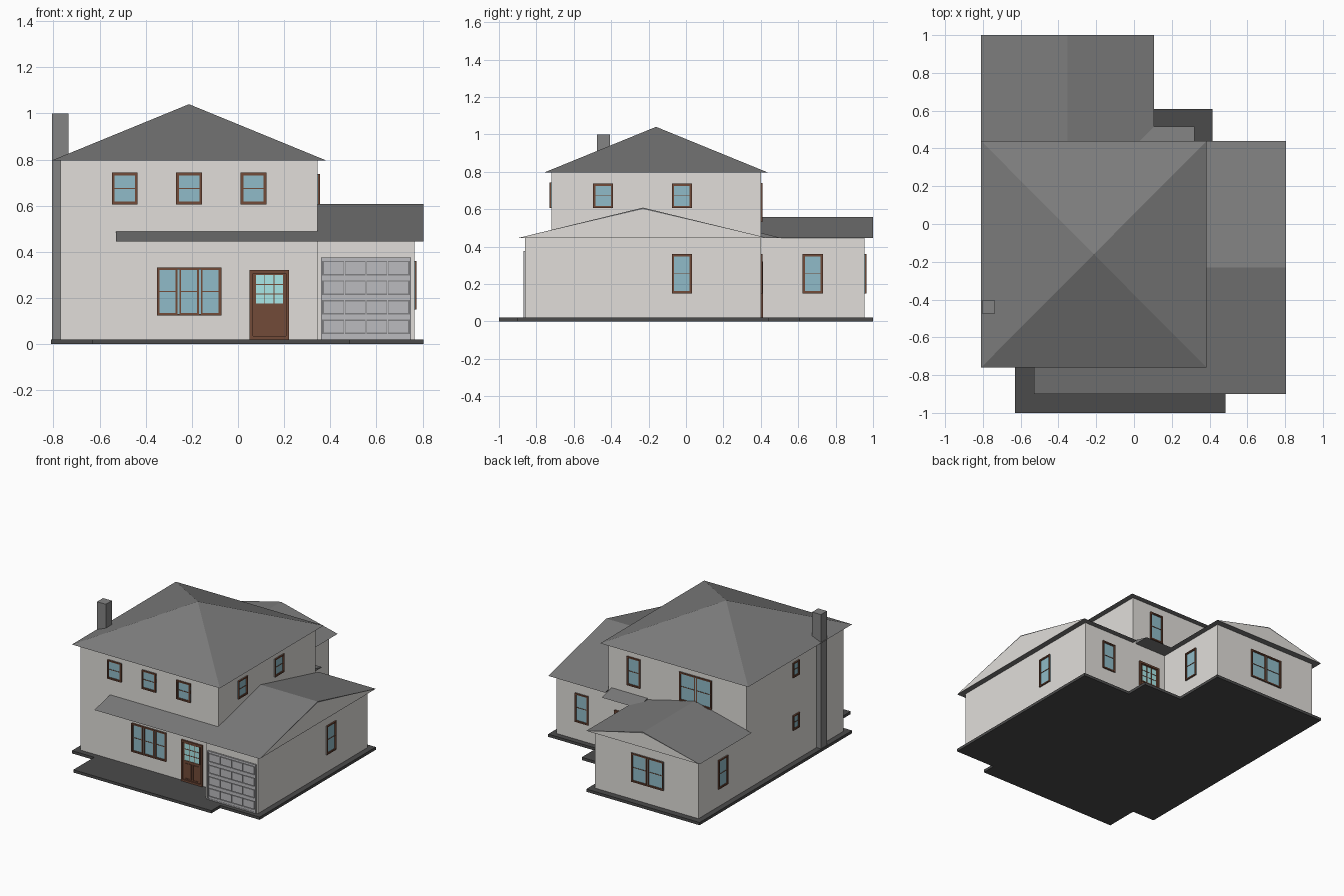
import bpy, bmesh
from mathutils import Vector

cube = bpy.data.objects.get("Cube")
if cube:
    bpy.data.objects.remove(cube, do_unlink=True)


def material(name, r, g, b):
    mat = bpy.data.materials.new(name)
    mat.use_nodes = True
    mat.diffuse_color = (r, g, b, 1)
    node = mat.node_tree.nodes["Principled BSDF"]
    node.inputs["Base Color"].default_value = (r, g, b, 1)
    node.inputs["Roughness"].default_value = 0.8
    return mat


SIDING = material("siding", 0.75, 0.73, 0.7)
SHINGLE = material("shingle", 0.2, 0.2, 0.2)
STONE = material("stone", 0.23, 0.23, 0.23)
CONCRETE = material("concrete", 0.07, 0.07, 0.07)
WOOD = material("wood", 0.17, 0.07, 0.04)
GLASS = material("glass", 0.28, 0.5, 0.58)
PANE = material("door_pane", 0.4, 0.8, 0.8)
METAL = material("metal", 0.5, 0.5, 0.52)
SEAM = material("seam", 0.22, 0.22, 0.23)


def finish(name, bm, mats):
    bmesh.ops.recalc_face_normals(bm, faces=bm.faces)
    mesh = bpy.data.meshes.new(name)
    bm.to_mesh(mesh)
    bm.free()
    for mat in mats:
        mesh.materials.append(mat)
    obj = bpy.data.objects.new(name, mesh)
    bpy.context.collection.objects.link(obj)
    return obj


def add_box(bm, lo, hi, index=0):
    lo, hi = Vector(lo), Vector(hi)
    result = bmesh.ops.create_cube(bm, size=1)
    for v in result["verts"]:
        v.co = Vector((lo[i] + (hi[i] - lo[i]) * (v.co[i] + 0.5) for i in range(3)))
        for f in v.link_faces:
            f.material_index = index


def box(name, lo, hi, mat):
    bm = bmesh.new()
    add_box(bm, lo, hi)
    return finish(name, bm, [mat])


def prism(name, outline, sweep, mat, gable=None):
    """Sweep a flat outline; the far cap can get an inset panel."""
    bm = bmesh.new()
    start = bm.faces.new([bm.verts.new(p) for p in outline])
    result = bmesh.ops.extrude_face_region(bm, geom=[start], use_keep_orig=True)
    moved = [g for g in result["geom"] if isinstance(g, bmesh.types.BMVert)]
    bmesh.ops.translate(bm, verts=moved, vec=sweep)
    bmesh.ops.recalc_face_normals(bm, faces=bm.faces)
    if gable:
        cap = next(f for f in bm.faces if all(v in moved for v in f.verts))
        bmesh.ops.inset_region(bm, faces=[cap], thickness=0.008)
        cap.material_index = 1
    return finish(name, bm, [mat] + ([gable] if gable else []))


class Facade:
    """A wall plane: u runs along it, d outward from it."""

    def __init__(self, axis, position, sign):
        self.axis, self.position, self.sign = axis, position, sign

    def point(self, u, d, z):
        out = self.position + self.sign * d
        return (out, u, z) if self.axis == "x" else (u, out, z)

    def panel(self, bm, u0, u1, z0, z1, depth, index=0):
        add_box(bm, self.point(u0, -0.004, z0), self.point(u1, depth, z1), index)

    def border(self, bm, u0, u1, z0, z1, t, depth, index=0):
        for a, b in ((u0, u0 + t), (u1 - t, u1)):
            self.panel(bm, a, b, z0, z1, depth, index)
        for a, b in ((z0, z0 + t), (z1 - t, z1)):
            self.panel(bm, u0 + t, u1 - t, a, b, depth, index)


def window(name, wall, center, width, z0, z1, sashes=1):
    bm = bmesh.new()
    u0 = center - width / 2
    wall.panel(bm, u0, u0 + width, z0, z1, 0.002, 1)
    wall.border(bm, u0, u0 + width, z0, z1, 0.008, 0.01)
    step = width / sashes
    for i in range(sashes):
        a, b = u0 + i * step, u0 + (i + 1) * step
        wall.border(bm, a + 0.004, b - 0.004, z0 + 0.004, z1 - 0.004, 0.008, 0.007)
        mid = (z0 + z1) / 2
        wall.panel(bm, a + 0.008, b - 0.008, mid - 0.002, mid + 0.002, 0.005)
    finish(name, bm, [WOOD, GLASS])


def door(name, wall, center):
    bm = bmesh.new()
    u0, u1, base, top = center - 0.086, center + 0.086, 0.02, 0.32
    wall.panel(bm, u0, u1, base, top, 0.004)
    wall.border(bm, u0, u1, base, top, 0.014, 0.012)
    # glazed upper half with muntins
    a, b, low, high = center - 0.06, center + 0.06, 0.175, 0.3
    wall.panel(bm, a, b, low, high, 0.006, 1)
    wall.border(bm, a - 0.004, b + 0.004, low - 0.004, high + 0.004, 0.005, 0.009)
    for i in (1, 2):
        u, z = a + (b - a) * i / 3, low + (high - low) * i / 3
        wall.panel(bm, u - 0.002, u + 0.002, low, high, 0.008)
        wall.panel(bm, a, b, z - 0.002, z + 0.002, 0.008)
    # two lower panels
    for side in (-1, 1):
        c = center + side * 0.031
        wall.border(bm, c - 0.026, c + 0.026, 0.04, 0.155, 0.005, 0.008)
    finish(name, bm, [WOOD, PANE])


def garage_door(name, wall, u0, u1, z0, z1, count=4):
    bm = bmesh.new()
    wall.panel(bm, u0, u1, z0, z1, 0.002, 1)
    wall.border(bm, u0, u1, z0, z1, 0.008, 0.01)
    du, dz = (u1 - u0 - 0.016) / count, (z1 - z0 - 0.016) / count
    for row in range(count):
        z = z0 + 0.008 + row * dz
        wall.panel(bm, u0, u1, z, z + 0.016, 0.008)
        wall.panel(bm, u0, u1, z + dz - 0.006, z + dz, 0.008)
        for col in range(count):
            u = u0 + 0.008 + col * du
            wall.panel(bm, u + 0.005, u + du - 0.005, z + 0.022, z + dz - 0.012, 0.007)
            if col:
                wall.panel(bm, u - 0.002, u + 0.002, z, z + dz, 0.008)
    finish(name, bm, [METAL, SEAM])


FLOOR, EAVE, TOP = 0.02, 0.445, 0.795

# Ground slab with porch and back step
slab = [(-.81, -.76), (-.63, -.76), (-.63, -1), (.485, -1), (.485, -.9), (.805, -.9),
        (.805, .44), (.415, .44), (.415, .61), (.105, .61), (.105, 1), (-.81, 1)]
prism("ground_slab", [(x, y, 0) for x, y in slab], (0, 0, FLOOR), CONCRETE)

# Walls
box("main_walls", (-.77, -.72, FLOOR), (.345, .4, TOP), SIDING)
box("garage_walls", (.345, -.86, FLOOR), (.765, .4, EAVE), SIDING)
box("back_wing_walls", (-.77, .4, FLOOR), (.065, .955, EAVE), SIDING)

# Pyramid roof over the main block
bm = bmesh.new()
corners = [bm.verts.new((x, y, TOP))
           for x, y in ((-.81, -.76), (.385, -.76), (.385, .44), (-.81, .44))]
apex = bm.verts.new((-.2125, -.16, 1.04))
bm.faces.new(corners)
for i in range(4):
    bm.faces.new((corners[i], corners[(i + 1) % 4], apex))
finish("main_roof", bm, [SHINGLE])

# Gable roofs
prism("garage_roof", [(.345, -.9, EAVE), (.345, .44, EAVE), (.345, -.23, .608)],
      (.46, 0, 0), SHINGLE, SIDING)
prism("back_wing_roof", [(-.81, .4, EAVE), (.105, .4, EAVE), (-.3525, .4, .557)],
      (0, .6, 0), SHINGLE, SIDING)

# Lean-to porch roofs
prism("front_porch_roof", [(-.53, -.9, EAVE), (-.53, -.72, EAVE), (-.53, -.72, .488)],
      (.875, 0, 0), SHINGLE)
prism("back_porch_roof", [(.03, .4, EAVE), (.03, .515, EAVE), (.03, .4, .473)],
      (.29, 0, 0), SHINGLE)

# Chimney
box("chimney", (-.806, -.475, FLOOR), (-.735, -.406, 1), STONE)

# Wall planes
front, back = Facade("y", -.72, -1), Facade("y", .4, 1)
east, west = Facade("x", .345, 1), Facade("x", -.77, -1)
garage_front, garage_side = Facade("y", -.86, -1), Facade("x", .765, 1)
wing_back, wing_side = Facade("y", .955, 1), Facade("x", .065, 1)

# Front openings
for i, u in enumerate((-.491, -.212, .067)):
    window(f"front_upper_window_{i + 1}", front, u, .112, .605, .743)
window("front_triple_window", front, -.212, .28, .123, .332, sashes=3)
door("front_door", front, .136)
garage_door("garage_door", garage_front, .36, .75, FLOOR, .375)

# Side openings
for i, u in enumerate((-.443, -.022)):
    window(f"side_upper_window_{i + 1}", east, u, .108, .605, .737)
window("garage_side_window", garage_side, -.022, .108, .15, .36)
window("wing_side_window", wing_side, .678, .108, .15, .36)
window("wing_outer_window", wing_outer := west, .678, .108, .15, .36)
for label, z in (("upper", .635), ("lower", .25)):
    window(f"chimney_side_{label}_window", west, -.165, .072, z, z + .108)

# Back openings
window("back_upper_double_window", back, -.36, .26, .53, .74, sashes=2)
window("back_upper_window", back, .14, .108, .53, .74)
window("garage_back_window", back, .56, .108, .15, .36)
window("wing_back_double_window", wing_back, -.36, .26, .15, .36, sashes=2)
door("back_door", back, .207)
